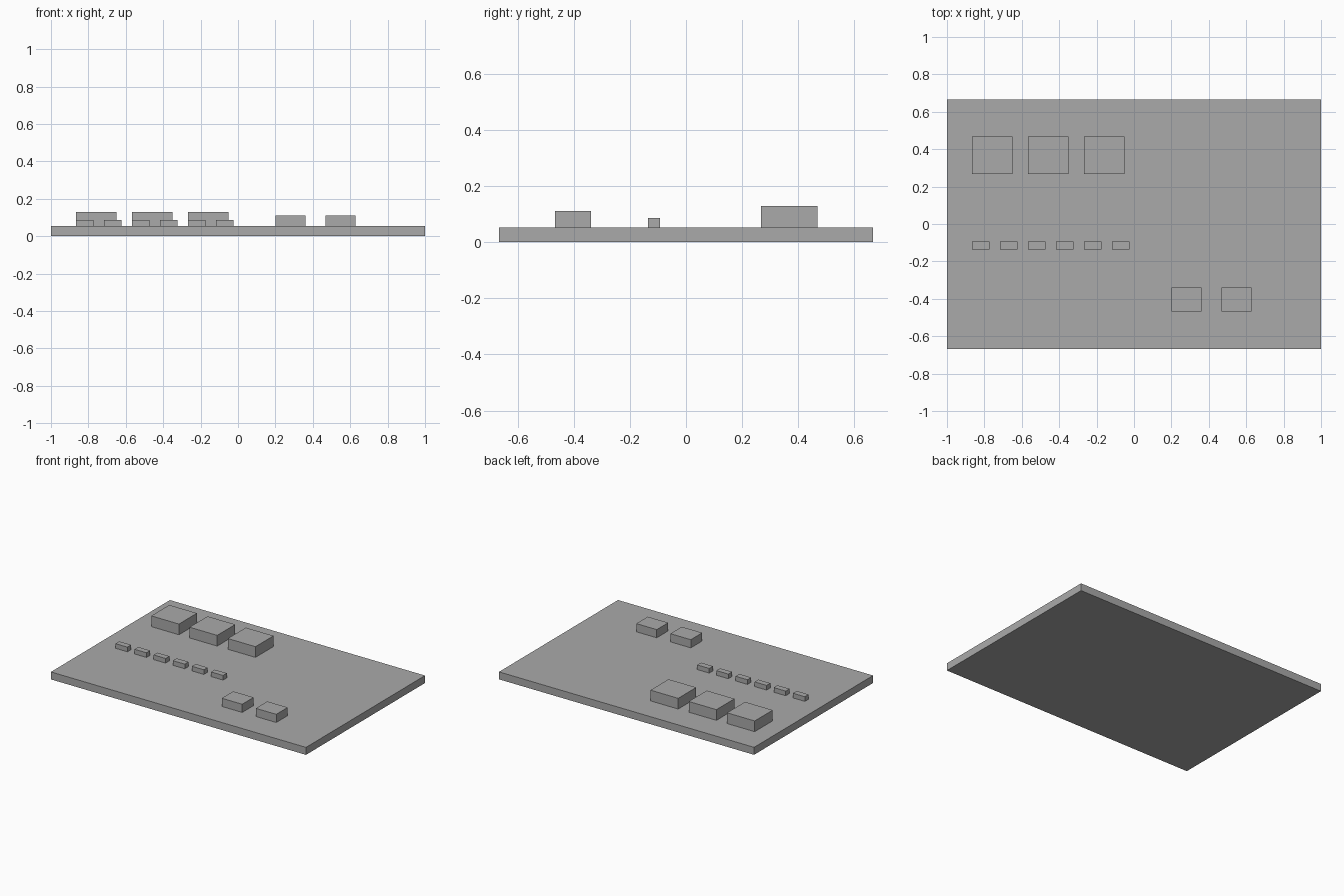
import bpy

default_cube = bpy.data.objects.get("Cube")
if default_cube:
    bpy.data.objects.remove(default_cube, do_unlink=True)

# One plain grey for every part
GREY = (0.4, 0.4, 0.4, 1.0)
grey = bpy.data.materials.new("plain_grey")
grey.use_nodes = True
grey.diffuse_color = GREY
grey.node_tree.nodes["Principled BSDF"].inputs["Base Color"].default_value = GREY

PLATE_TOP = 0.053


def box(name, corner, size):
    """Flat-faced box from its lowest corner and its size."""
    bpy.ops.mesh.primitive_cube_add(size=1)
    obj = bpy.context.object
    obj.name = name
    for v in obj.data.vertices:
        v.co = [c + (k + 0.5) * s for c, k, s in zip(corner, v.co, size)]
    obj.data.materials.append(grey)
    return obj


def block_row(name, count, x, y, pitch, size):
    """Evenly spaced row of boxes standing on the base plate."""
    for i in range(count):
        box(f"{name}_{i + 1}", (x + i * pitch, y, PLATE_TOP), size)


# Base plate
box("base_plate", (-1, -0.667, 0), (2, 1.333, PLATE_TOP))

# Large blocks at the back, small blocks in the middle, medium blocks in front
block_row("large_block", 3, -0.867, 0.267, 0.3, (0.217, 0.202, 0.076))
block_row("small_block", 6, -0.867, -0.135, 0.15, (0.094, 0.042, 0.033))
block_row("medium_block", 2, 0.2, -0.467, 0.267, (0.16, 0.128, 0.058))
